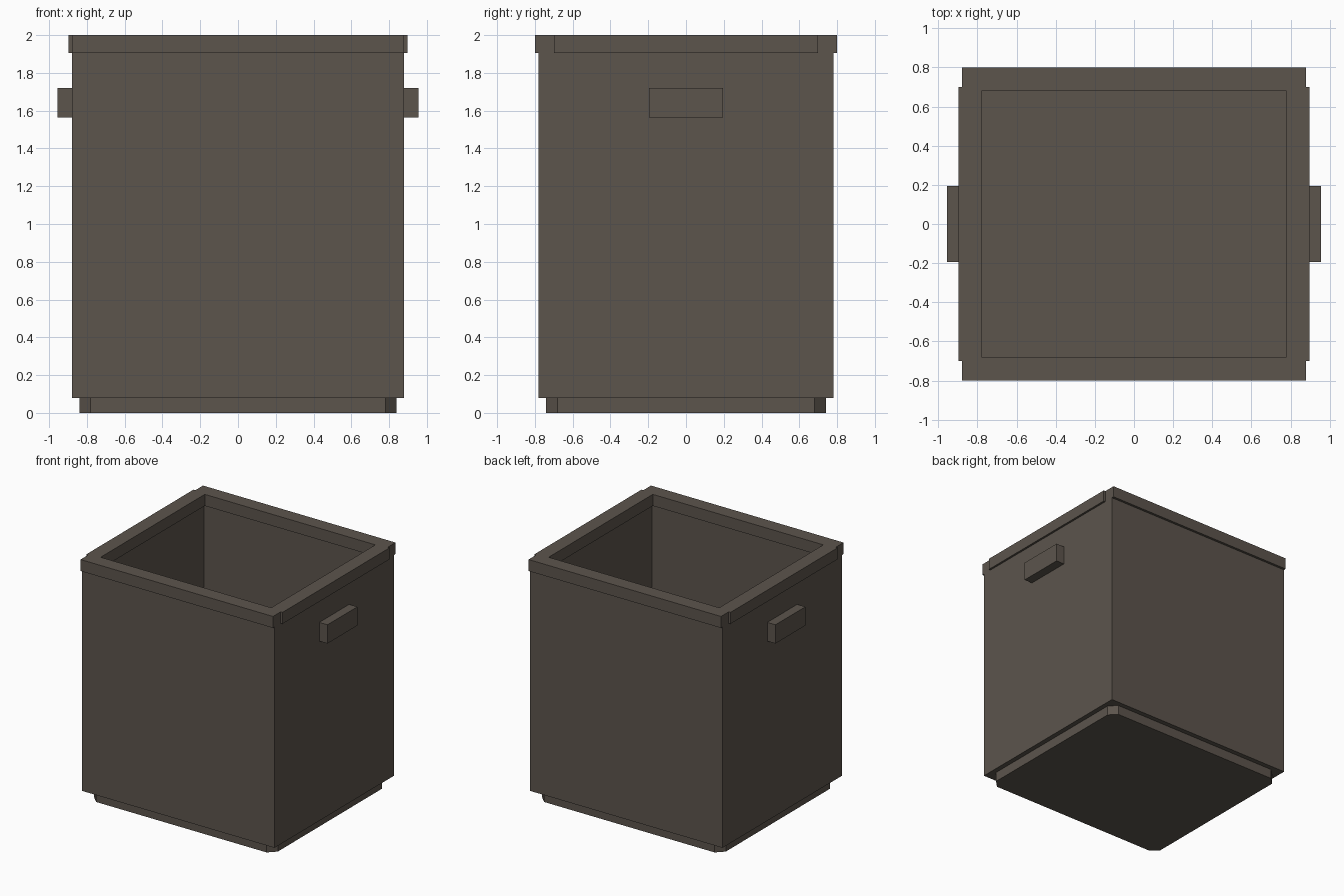
import bpy, bmesh

cube = bpy.data.objects.get("Cube")
if cube:
    bpy.data.objects.remove(cube, do_unlink=True)

# Single dark taupe finish
taupe = bpy.data.materials.new("dark_taupe")
taupe.use_nodes = True
colour = (0.107, 0.089, 0.073, 1)
taupe.diffuse_color = colour
taupe.node_tree.nodes["Principled BSDF"].inputs["Base Color"].default_value = colour

HALF_X, HALF_Y, WALL = 0.88, 0.78, 0.10
BASE_TOP, RIM_BOTTOM, TOP = 0.08, 1.905, 2.0
FLOOR = BASE_TOP + WALL


def add_object(name, bm):
    bmesh.ops.recalc_face_normals(bm, faces=bm.faces)
    mesh = bpy.data.meshes.new(name)
    bm.to_mesh(mesh)
    bm.free()
    mesh.materials.append(taupe)
    obj = bpy.data.objects.new(name, mesh)
    bpy.context.collection.objects.link(obj)
    return obj


def box(low, high):
    bm = bmesh.new()
    bmesh.ops.create_cube(bm, size=1)
    for v in bm.verts:
        v.co = [l + (c + 0.5) * (h - l) for c, l, h in zip(v.co, low, high)]
    return bm


def mirrored(quarter):
    """Outline of a quarter profile repeated around both axes."""
    back = quarter[::-1]
    return (quarter + [(-x, y) for x, y in back]
            + [(-x, -y) for x, y in quarter] + [(x, -y) for x, y in back])


def bridge_rings(bm, lower, upper):
    for i in range(len(lower)):
        j = (i + 1) % len(lower)
        bm.faces.new((lower[i], lower[j], upper[j], upper[i]))


def ring(bm, outline, z):
    return [bm.verts.new((x, y, z)) for x, y in outline]


# Hollow body with thick walls and a floor
bm = box((-HALF_X, -HALF_Y, BASE_TOP), (HALF_X, HALF_Y, RIM_BOTTOM))
top = max(bm.faces, key=lambda f: f.calc_center_median().z)
bmesh.ops.inset_region(bm, faces=[top], thickness=WALL)
well = bmesh.ops.extrude_face_region(bm, geom=[top])["geom"]
for v in (g for g in well if isinstance(g, bmesh.types.BMVert)):
    v.co.z = FLOOR
if top.is_valid:
    bmesh.ops.delete(bm, geom=[top], context="FACES_ONLY")
add_object("body", bm)

# Recessed base with chamfered corners
outline = mirrored([(0.84, 0.68), (0.78, 0.74)])
bm = bmesh.new()
lower, upper = ring(bm, outline, 0), ring(bm, outline, BASE_TOP)
bridge_rings(bm, lower, upper)
bm.faces.new(lower)
bm.faces.new(upper)
add_object("base", bm)

# Overhanging rim with stepped corners, open in the middle
outer = mirrored([(0.897, 0.70), (HALF_X, 0.70), (HALF_X, 0.80)])
inner = mirrored([(HALF_X - WALL, HALF_Y - WALL)])
bm = bmesh.new()
for outline in (outer, inner):
    bridge_rings(bm, ring(bm, outline, RIM_BOTTOM), ring(bm, outline, TOP))
for z in (RIM_BOTTOM, TOP):
    edges = [e for e in bm.edges if all(abs(v.co.z - z) < 1e-4 for v in e.verts)]
    bmesh.ops.triangle_fill(bm, use_beauty=True, use_dissolve=False, edges=edges)
add_object("rim", bm)

# Block handles on both sides
for name, side in (("left_handle", 1), ("right_handle", -1)):
    xs = sorted((side * (HALF_X - 0.02), side * 0.955))
    add_object(name, box((xs[0], -0.195, 1.565), (xs[1], 0.195, 1.72)))
